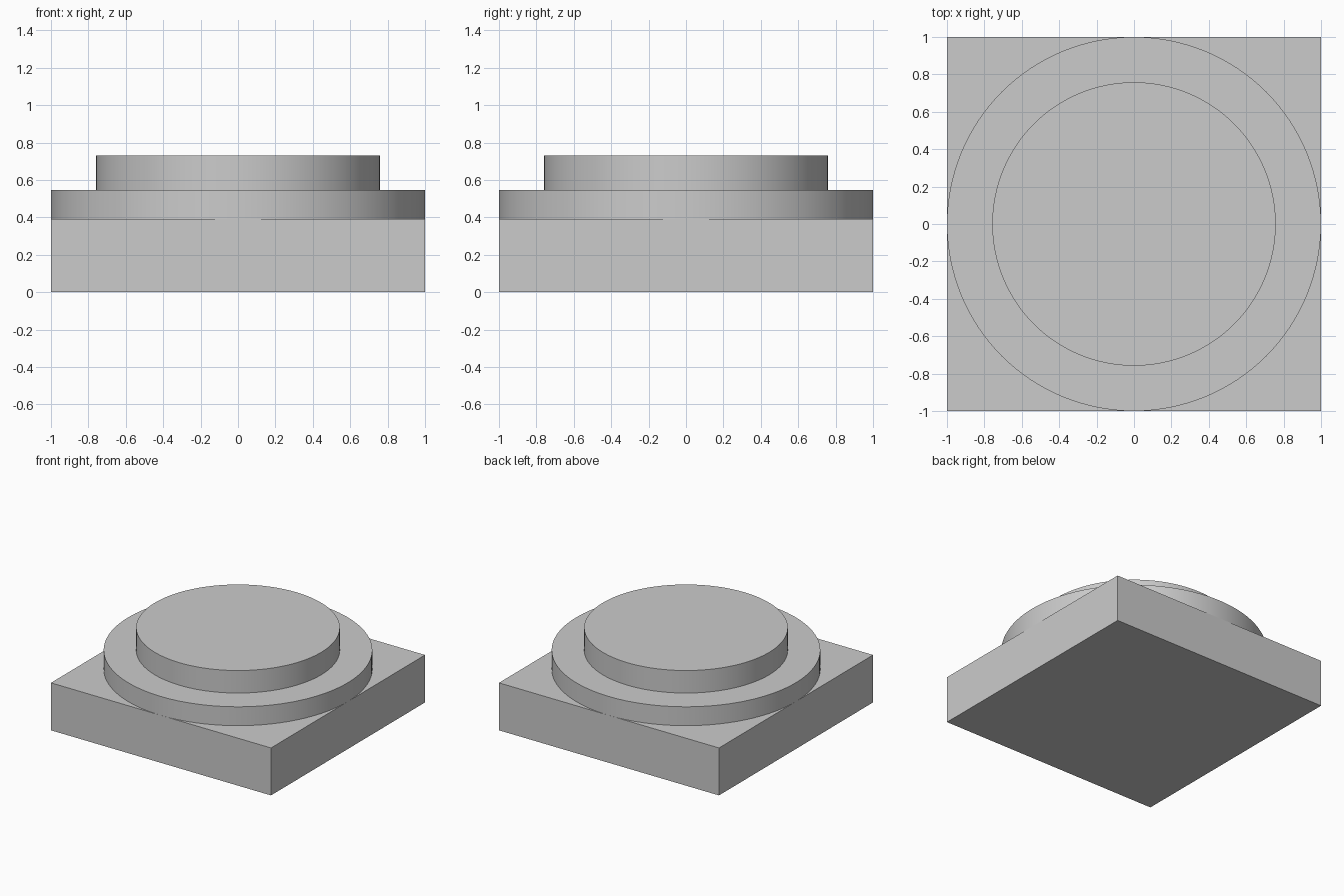
import bpy
import math

if "Cube" in bpy.data.objects:
    bpy.data.objects.remove(bpy.data.objects["Cube"], do_unlink=True)

# One plain grey for the whole base
GREY = (0.6, 0.6, 0.6, 1)
stone = bpy.data.materials.new("stone_grey")
stone.use_nodes = True
stone.diffuse_color = GREY
stone.node_tree.nodes["Principled BSDF"].inputs["Base Color"].default_value = GREY


def finish(name):
    obj = bpy.context.object
    obj.name = name
    obj.data.materials.append(stone)
    return obj


def disc(name, radius, bottom, top):
    bpy.ops.mesh.primitive_cylinder_add(
        vertices=128, radius=radius, depth=top - bottom,
        location=(0, 0, (bottom + top) / 2))
    finish(name)
    bpy.ops.object.shade_smooth_by_angle(angle=math.radians(30))


PLINTH_TOP, LOWER_TOP, UPPER_TOP = 0.39, 0.545, 0.73

# Square plinth
bpy.ops.mesh.primitive_cube_add(size=1, location=(0, 0, PLINTH_TOP / 2))
plinth = finish("square_plinth")
plinth.scale = (2, 2, PLINTH_TOP)
bpy.ops.object.transform_apply(location=False, rotation=False, scale=True)

# Two stacked round steps
disc("lower_disc", 1, PLINTH_TOP, LOWER_TOP)
disc("upper_disc", 0.758, LOWER_TOP, UPPER_TOP)
